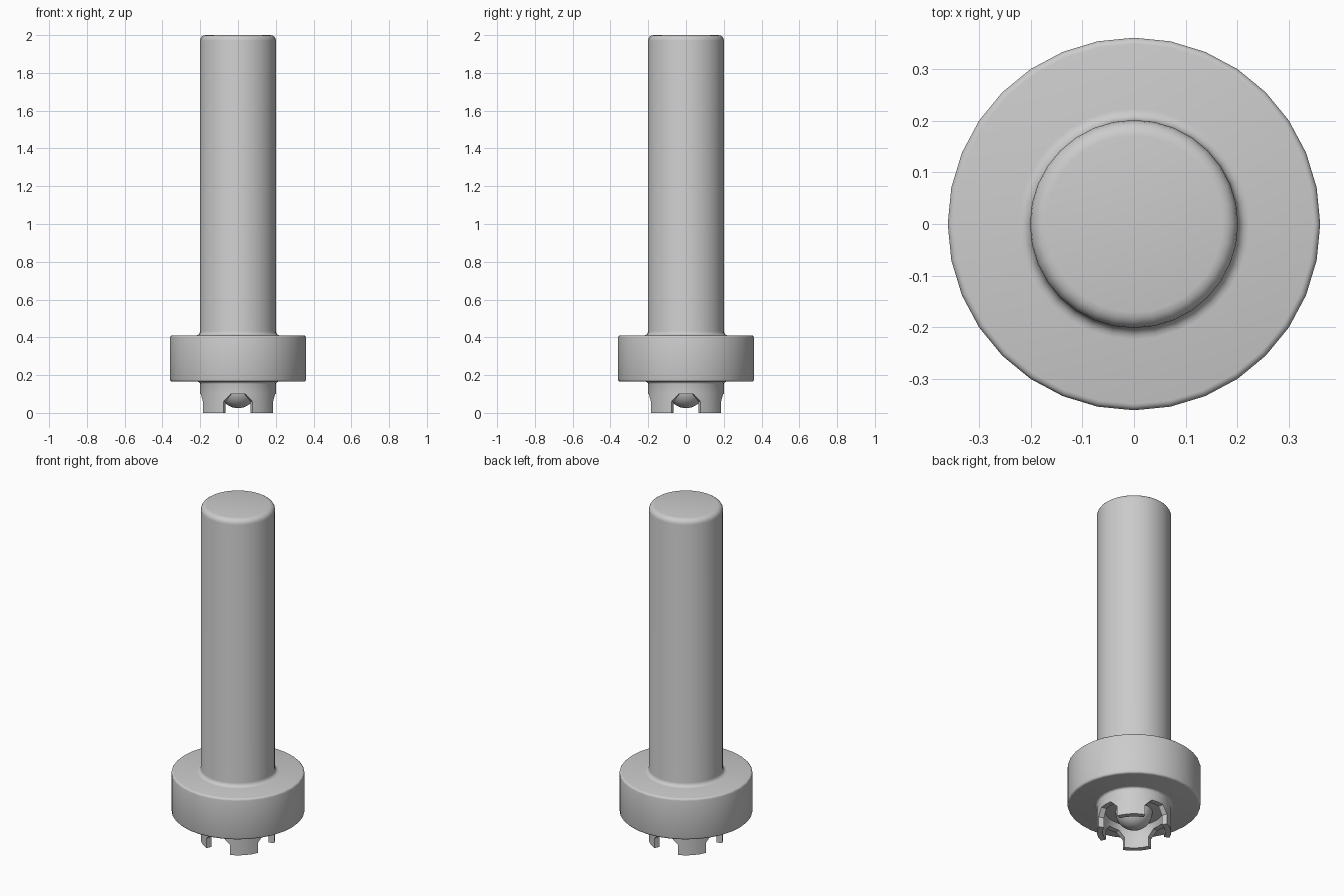
import bpy, bmesh
from math import cos, sin, pi, radians

if "Cube" in bpy.data.objects:
    bpy.data.objects.remove(bpy.data.objects["Cube"])

SEG = 32


def arc(cx, cz, r, a0, a1, n):
    """Points of a rounded corner in the (radius, z) plane."""
    return [(cx + r * cos(radians(a0 + (a1 - a0) * i / n)),
             cz + r * sin(radians(a0 + (a1 - a0) * i / n))) for i in range(n + 1)]


R, F, W = 0.201, 0.36, 0.17        # shaft, flange and cavity radii

# Profile from the shaft top down the outside to the notched crown
outer = arc(R - 0.03, 1.97, 0.03, 90, 0, 4)                # rounded shaft top
outer += arc(R + 0.022, 0.432, 0.022, 180, 270, 4)         # fillet on the flange
outer += arc(F - 0.012, 0.398, 0.012, 90, 0, 3)            # flange edges
outer += arc(F - 0.012, 0.177, 0.012, 0, -90, 3)
outer += arc(R + 0.012, 0.153, 0.012, 90, 180, 3)          # fillet under the flange
o = len(outer)
crown = [(R, 0.1), (R, 0.06), (R, 0), (W, 0), (W, 0.06), (W, 0.1)]
# Cavity roof with the round tip hanging inside it
inner = [(W - 0.015, 0.13)] + arc(0, 0.125, 0.1, 0, -82, 8)
profile = outer + crown + inner

bm = bmesh.new()
rings = [[bm.verts.new((r * cos(2 * pi * s / SEG), r * sin(2 * pi * s / SEG), z))
          for s in range(SEG)] for r, z in profile]
bm.faces.new(rings[0])
bm.faces.new(rings[-1])

upper, lower = (o, o + 4), (o + 1, o + 2, o + 3)
for i in range(len(rings) - 1):
    for s in range(SEG):
        m, t = s % 8, (s + 1) % SEG
        a, b = rings[i], rings[i + 1]
        if i in lower and m in (0, 1, 6, 7):
            continue                                       # open notch
        if i in upper and m in (0, 7):
            continue                                       # notch top
        if i in upper and m in (1, 6):                     # slanted notch corner
            top, low = (a, b) if i == o else (b, a)
            bm.faces.new((top[s], top[t], low[t if m == 1 else s]))
            continue
        bm.faces.new((a[s], a[t], b[t], b[s]))

# Walls through the four notches
path = [(2, 2), (2, 1), (1, 0), (0, 0), (-1, 0), (-2, 1), (-2, 2)]
for q in range(0, SEG, 8):
    for (s0, d0), (s1, d1) in zip(path, path[1:]):
        s0, s1 = (q + s0) % SEG, (q + s1) % SEG
        bm.faces.new((rings[o + d0][s0], rings[o + d1][s1],
                      rings[o + 5 - d1][s1], rings[o + 5 - d0][s0]))

loose = [v for v in bm.verts if not v.link_faces]
bmesh.ops.delete(bm, geom=loose, context='VERTS')
bmesh.ops.recalc_face_normals(bm, faces=bm.faces)

mesh = bpy.data.meshes.new("flanged_pin")
bm.to_mesh(mesh)
bm.free()
pin = bpy.data.objects.new("flanged_pin", mesh)
bpy.context.collection.objects.link(pin)
bpy.context.view_layer.objects.active = pin
pin.select_set(True)
bpy.ops.object.shade_smooth_by_angle(angle=radians(40))
